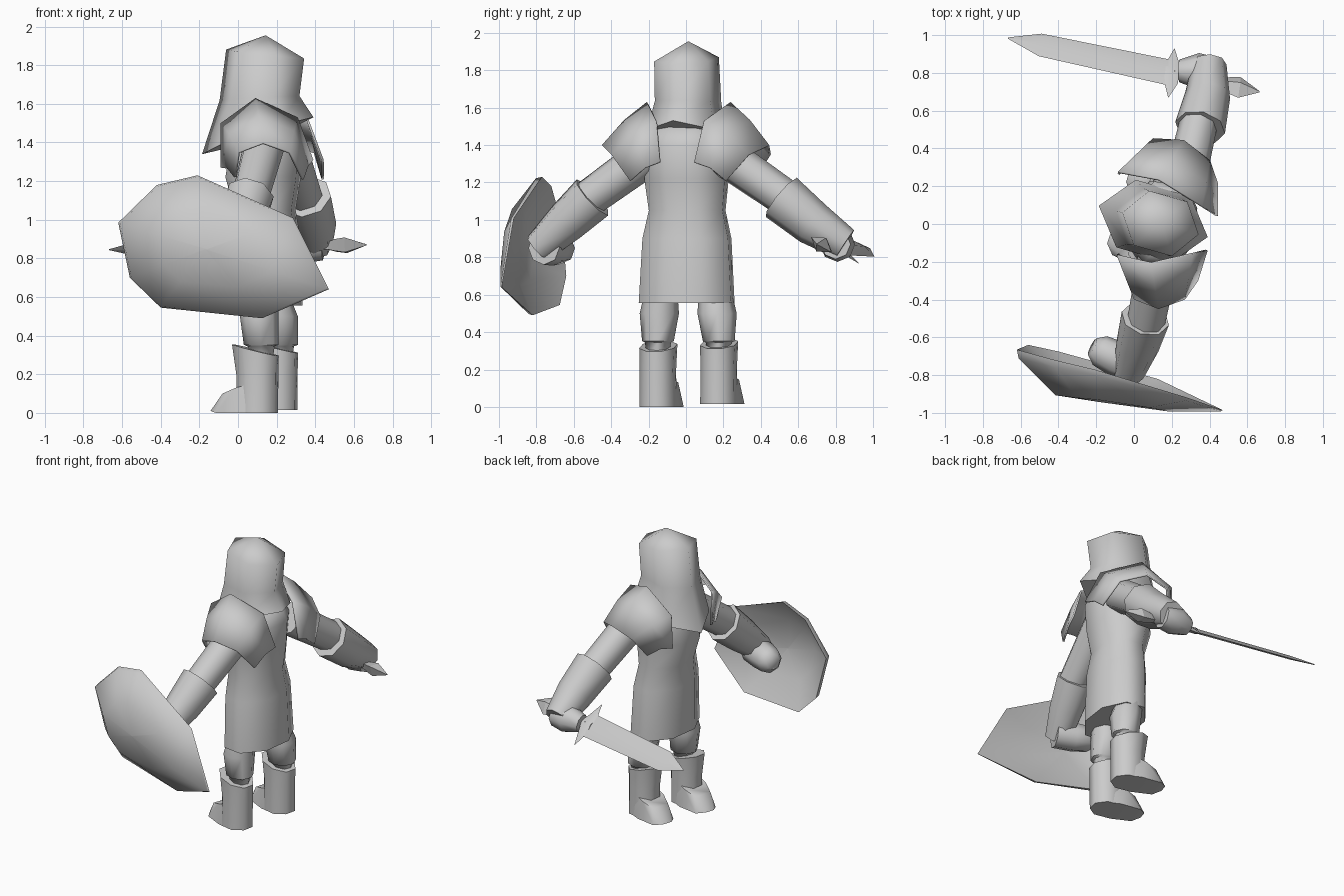
import bpy, bmesh, math
from mathutils import Vector, Matrix

cube = bpy.data.objects.get("Cube")
if cube:
    bpy.data.objects.remove(cube, do_unlink=True)

grey = bpy.data.materials.new("plain_grey")
grey.use_nodes = True
grey.diffuse_color = (0.6, 0.6, 0.6, 1)
grey.node_tree.nodes["Principled BSDF"].inputs["Base Color"].default_value = (0.6, 0.6, 0.6, 1)


def finish(name, bm, angle=60):
    bmesh.ops.recalc_face_normals(bm, faces=bm.faces)
    mesh = bpy.data.meshes.new(name)
    bm.to_mesh(mesh)
    bm.free()
    mesh.materials.append(grey)
    obj = bpy.data.objects.new(name, mesh)
    bpy.context.collection.objects.link(obj)
    bpy.ops.object.select_all(action='DESELECT')
    obj.select_set(True)
    bpy.context.view_layer.objects.active = obj
    bpy.ops.object.shade_smooth_by_angle(angle=math.radians(angle))
    return obj


def loft(name, rings, closed=True, caps=True, angle=60):
    """Skin neighbouring rows of points."""
    bm = bmesh.new()
    rows = [[bm.verts.new(p) for p in ring] for ring in rings]
    n = len(rows[0])
    for a, b in zip(rows, rows[1:]):
        for i in range(n if closed else n - 1):
            j = (i + 1) % n
            bm.faces.new((a[i], a[j], b[j], b[i]))
    if caps:
        bm.faces.new(rows[0])
        bm.faces.new(rows[-1])
    bmesh.ops.remove_doubles(bm, verts=bm.verts, dist=0.002)
    return finish(name, bm, angle)


def column(name, levels, yaw=0, pivot=(0.15, 0), n=8, phase=0, angle=60):
    """Upright body from (z, cx, cy, half x, half y, slope of z along x)."""
    turn = Matrix.Rotation(math.radians(yaw), 3, 'Z')
    base = Vector((*pivot, 0))
    rings = []
    for z, cx, cy, hx, hy, slope in levels:
        ring = []
        for k in range(n):
            t = math.tau * (k + phase) / n
            dx, dy = hx * math.cos(t), hy * math.sin(t)
            ring.append(turn @ (Vector((cx + dx, cy + dy, z + slope * dx)) - base) + base)
        rings.append(ring)
    return loft(name, rings, angle=angle)


def tube(name, path, n=8):
    """Limb from (centre, radius) stations."""
    pts = [Vector(p) for p, r in path]
    rings = []
    for i, (p, r) in enumerate(path):
        d = pts[min(i + 1, len(pts) - 1)] - pts[max(i - 1, 0)]
        q = d.to_track_quat('Z', 'X')
        rings.append([pts[i] + q @ Vector((r * math.cos(math.tau * k / n),
                                           r * math.sin(math.tau * k / n), 0)) for k in range(n)])
    return loft(name, rings)


# Tunic, neck and hood (the figure looks along -x)
column("tunic", [(0.555, 0.16, 0.005, 0.175, 0.27, 0), (0.9, 0.15, 0.005, 0.175, 0.25, 0),
                 (1.05, 0.14, 0.005, 0.16, 0.215, 0), (1.22, 0.13, 0, 0.2, 0.235, 0),
                 (1.4, 0.15, 0, 0.19, 0.235, 0), (1.5, 0.16, 0, 0.13, 0.19, 0)],
       yaw=-8, phase=0.5, angle=75)
column("neck", [(1.45, 0.16, 0, 0.1, 0.1, 0), (1.6, 0.15, 0, 0.1, 0.1, 0)])
column("hood", [(1.435, 0.1, 0, 0.3, 0.215, 0.32), (1.63, 0.11, 0, 0.215, 0.178, 0.05),
                (1.858, 0.14, 0, 0.21, 0.173, -0.11), (1.955, 0.14, 0.01, 0.0005, 0.0005, 0)],
       yaw=-16, n=6, angle=75)

# Shoulder plates: five points across, from the neck outwards
inner = [(-0.09, -0.16, 1.27), (-0.09, -0.17, 1.5), (0.09, -0.21, 1.63),
         (0.31, -0.16, 1.53), (0.39, -0.14, 1.31)]
outer = [(-0.02, -0.3, 1.22), (0, -0.4, 1.35), (0.13, -0.45, 1.4),
         (0.27, -0.4, 1.35), (0.34, -0.3, 1.21)]
hub = Vector((0.18, 0.2, 0))
swing = Matrix.Rotation(math.radians(-21), 3, 'Z') @ Matrix.Diagonal((1.2, 1, 1))
for side, label in ((-1, "left"), (1, "right")):
    rows = []
    for t in (0, 0.5, 1):
        row = []
        for a, b in zip(inner, outer):
            p = Vector(a).lerp(Vector(b), t) + Vector((0, 0, 0.08 * t * (1 - t)))
            if side > 0:
                p.y = -p.y
                p = swing @ (p - hub) + hub + Vector((0.05, -0.01, 0))
            row.append(p)
        rows.append(row)
    plate = loft(label + "_shoulder_plate", rows, closed=False, caps=False)
    shell = plate.modifiers.new("thickness", 'SOLIDIFY')
    shell.thickness = 0.012

# Arms with flared gauntlets
tube("left_upper_arm", [((0.13, -0.18, 1.36), 0.11), ((0.06, -0.54, 1.1), 0.1)])
tube("left_gauntlet", [((0.06, -0.5, 1.12), 0.13), ((0.02, -0.64, 0.99), 0.115),
                       ((-0.03, -0.79, 0.85), 0.085)])
tube("left_fist", [((0.02, -0.76, 0.85), 0.09), ((-0.1, -0.71, 0.85), 0.095),
                   ((-0.18, -0.67, 0.85), 0.085), ((-0.22, -0.65, 0.86), 0.05)])
tube("right_upper_arm", [((0.26, 0.18, 1.36), 0.11), ((0.35, 0.57, 1.09), 0.1)])
tube("right_gauntlet", [((0.35, 0.51, 1.12), 0.135), ((0.39, 0.68, 0.98), 0.12),
                        ((0.4, 0.85, 0.87), 0.09)])
tube("right_fist", [((0.44, 0.8, 0.87), 0.08), ((0.34, 0.81, 0.87), 0.095),
                    ((0.24, 0.81, 0.86), 0.06)])

# Legs and boots
foot = [(0.04, 0.085, 0), (-0.06, 0.1, 0), (-0.2, 0.08, 0), (-0.245, 0.03, 0.01),
        (0.02, 0.08, 0.16), (-0.09, 0.085, 0.13), (-0.17, 0.06, 0.1)]
for label, x, y, z in (("left", 0.1, -0.15, 0), ("right", 0.2, 0.175, 0.015)):
    column(label + "_leg", [(0.28, x + 0.02, y, 0.06, 0.06, 0), (0.345, x + 0.02, y, 0.07, 0.07, 0),
                            (0.352, x + 0.02, y, 0.09, 0.085, 0),
                            (0.5, x + 0.01, y * 0.95, 0.1, 0.105, 0),
                            (0.6, 0.06 + x * 0.6, y * 0.9, 0.09, 0.09, 0)])
    column(label + "_boot_shaft", [(z, x, y, 0.11, 0.1, 0), (z + 0.2, x, y, 0.112, 0.098, 0),
                                   (z + 0.325, x - 0.01, y, 0.125, 0.102, -0.25)],
           yaw=-12, pivot=(x, y), phase=0.5)
    bm = bmesh.new()
    place = Matrix.Translation((x, y, z)) @ Matrix.Rotation(math.radians(-18), 4, 'Z')
    for px, py, pz in foot:
        for s in (-1, 1):
            bm.verts.new(place @ Vector((px, s * py, pz)))
    bmesh.ops.convex_hull(bm, input=bm.verts)
    finish(label + "_boot_foot", bm)

# Shield: an eight-sided rim around a bulging face
rim = [Vector(p) for p in ((-0.42, -0.72, 1.18), (-0.21, -0.77, 1.23), (0.285, -0.92, 1.01),
                           (0.47, -0.985, 0.64), (0.125, -0.82, 0.49), (-0.4, -0.675, 0.545),
                           (-0.56, -0.64, 0.7), (-0.62, -0.665, 0.985))]
mid = sum(rim, Vector()) / len(rim)


def shield_ring(scale, bulge):
    ring = []
    for p in rim:
        q = mid.lerp(p, scale)
        q.y = max(q.y - bulge * (0.13 - 0.15 * q.x), -0.998)
        ring.append(q)
    return ring


loft("shield", [shield_ring(0.01, 0.75), shield_ring(0.55, 0.65), shield_ring(1, 0),
                shield_ring(0.98, 0.2), shield_ring(0.55, 1), shield_ring(0.01, 1.1)], angle=50)

# Sword: long axis, width axis and a thin diamond section
pommel, tip = Vector((0.665, 0.7, 0.87)), Vector((-0.67, 0.985, 0.845))
axis = tip - pommel
wide = Vector((0.1, 0.8, -0.6)).normalized()
thin = axis.normalized().cross(wide)


def blade_part(name, stations):
    rings = []
    for t, w, h in stations:
        c = pommel + axis * t
        rings.append([c + wide * w, c + thin * h, c - wide * w, c - thin * h])
    loft(name, rings, angle=25)


blade_part("sword_blade", [(0.35, 0.085, 0.015), (0.87, 0.075, 0.012), (0.998, 0.004, 0.003)])
blade_part("sword_guard", [(0.32, 0.06, 0.03), (0.35, 0.165, 0.02), (0.375, 0.06, 0.02)])
blade_part("sword_grip", [(0.07, 0.025, 0.025), (0.34, 0.025, 0.025)])
blade_part("sword_pommel", [(0, 0.004, 0.004), (0.08, 0.068, 0.045), (0.12, 0.055, 0.035),
                            (0.16, 0.02, 0.02)])
